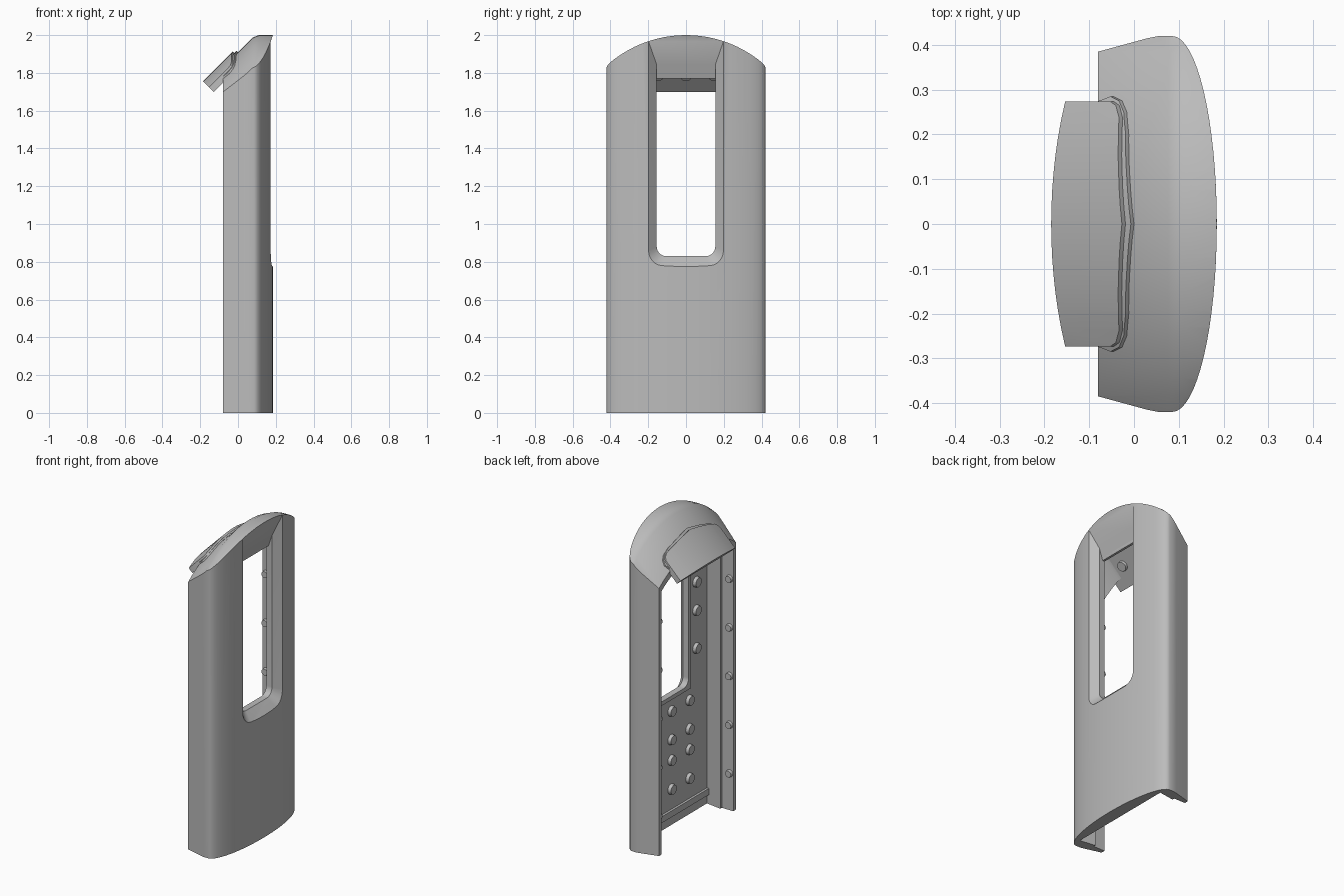
import bpy, bmesh
from math import sin, cos, pi, sqrt
from mathutils import Vector

cube = bpy.data.objects.get("Cube")
if cube:
    bpy.data.objects.remove(cube, do_unlink=True)

grey = bpy.data.materials.new("plain grey")
grey.use_nodes = True
colour = (0.5, 0.5, 0.5, 1)
grey.diffuse_color = colour
grey.node_tree.nodes["Principled BSDF"].inputs["Base Color"].default_value = colour


def finish(name, bm):
    bmesh.ops.recalc_face_normals(bm, faces=bm.faces)
    mesh = bpy.data.meshes.new(name)
    bm.to_mesh(mesh)
    bm.free()
    mesh.materials.append(grey)
    ob = bpy.data.objects.new(name, mesh)
    bpy.context.collection.objects.link(ob)
    return ob


def loft(name, *rings):
    """Closed solid through rings with equal point counts."""
    bm = bmesh.new()
    loops = [[bm.verts.new(p) for p in ring] for ring in rings]
    n = len(loops[0])
    for a, b in zip(loops, loops[1:]):
        for i in range(n):
            j = (i + 1) % n
            bm.faces.new((a[i], a[j], b[j], b[i]))
    bm.faces.new(loops[0])
    bm.faces.new(loops[-1])
    return finish(name, bm)


def box(name, x, y, z):
    return loft(name, *[[(x[0], y[0], h), (x[1], y[0], h),
                         (x[1], y[1], h), (x[0], y[1], h)] for h in z])


def disc(name, centre, normal, radius, height=0.024):
    bm = bmesh.new()
    bmesh.ops.create_cone(bm, cap_ends=True, segments=20, radius1=radius,
                          radius2=radius * 0.85, depth=height)
    rot = Vector(normal).to_track_quat('Z', 'Y').to_matrix()
    bmesh.ops.rotate(bm, verts=bm.verts, matrix=rot)
    bmesh.ops.translate(bm, verts=bm.verts, vec=centre)
    return finish(name, bm)


def combine(ob, tool, operation, keep=False):
    mod = ob.modifiers.new("cut", 'BOOLEAN')
    mod.operation, mod.solver, mod.object = operation, 'EXACT', tool
    bpy.context.view_layer.objects.active = ob
    bpy.ops.object.modifier_apply(modifier=mod.name)
    if not keep:
        bpy.data.objects.remove(tool, do_unlink=True)


def mirrored(half):
    """Half outline with y >= 0, completed across y = 0."""
    return half + [(x, -y) for x, y in reversed(half) if y > 0]


def upright(name, half, low, high):
    pts = mirrored(half)
    return loft(name, *[[(x, y, h) for x, y in pts] for h in (low, high)])


def arch_block(slope, offset):
    """Everything below an arched roof that may lean back along x."""
    radius, half = 0.63, 0.46
    ys = [half * (i / 12 - 1) for i in range(25)]
    arc = [(y, 2 - radius + sqrt(radius ** 2 - y * y) + offset) for y in ys]
    rings = [[(x, -half, -1)] + [(x, y, z + slope * x) for y, z in arc]
             + [(x, half, -1)] for x in (-0.5, 0.5)]
    return loft("roof_block", *rings)


# Outer shell with curved face and arched, sloping roof with a softened ridge
front = [(0.085 + 0.1 * cos(t * pi / 32), 0.42 * sin(t * pi / 32))
         for t in range(16, -1, -1)]
shell = upright("shell", [(-0.08, 0.385), (0.03, 0.415), (0.055, 0.42)] + front, 0, 2.1)
for slope, offset in ((0, 0), (1, -0.09), (0.41, -0.045)):
    combine(shell, arch_block(slope, offset), 'INTERSECT')

# Hollow open back with a flat sloping ceiling
hollow = upright("hollow", [(-0.3, 0.36), (0, 0.36), (0, 0.345), (0.105, 0.36)], -0.2, 2.1)
combine(hollow, arch_block(1, -0.135), 'INTERSECT')
ceiling = loft("ceiling", *[[(-0.5, y, -1), (0.5, y, -1), (0.5, y, 2.33), (-0.5, y, 1.33)]
                            for y in (-0.5, 0.5)])
combine(hollow, ceiling, 'INTERSECT')
combine(shell, hollow, 'DIFFERENCE')


# Flared window with rounded lower corners and a leaning top face
def window_ring(x, top, flare=0.0):
    half, bottom, r = 0.155 + flare, 0.83 - flare, 0.05 + flare / 2
    right = [(x, half - r + r * sin(a * pi / 12), bottom + r - r * cos(a * pi / 12))
             for a in range(7)] + [(x, half, top)]
    return right + [(x, -y, z) for _, y, z in reversed(right)]


window = loft("window_cutter", window_ring(-0.03, 1.77), window_ring(0.105, 1.77),
              window_ring(0.13, 1.843), window_ring(0.3, 2.329, 0.17))
frame = box("window_frame", (0.09, 0.11), (-0.18, 0.18), (0.805, 1.79))
combine(frame, window, 'DIFFERENCE', keep=True)
combine(shell, window, 'DIFFERENCE')

# Lip along the inside of the lower edge
box("bottom_lip", (0.09, 0.11), (-0.358, 0.358), (0.06, 0.1))


# Angled plate following the arched roof, with a wider skirt at its foot
def roof_layer(name, half, offset):
    pts = mirrored(half)
    layer = loft(name, *[[(x + d, y, x + 1.95 - d) for x, y in pts]
                         for d in (-0.005, 0.061)])
    combine(layer, arch_block(1, offset), 'INTERSECT')


roof_layer("roof_plate", [(-0.19, 0.274), (-0.09, 0.274), (-0.075, 0.265), (-0.062, 0.238),
                          (-0.056, 0.2), (-0.043, 0.1), (-0.032, 0)], -0.06)
roof_layer("plate_skirt", [(-0.128, 0.273), (-0.1, 0.285), (-0.078, 0.275), (-0.062, 0.25),
                           (-0.048, 0.2), (-0.033, 0.1), (-0.02, 0)], -0.076)

# Studs on the inner panel
for y in (-0.18, 0, 0.18):
    for z in (0.23, 0.413, 0.543, 0.725):
        disc("panel_stud", (0.097, y, z), (-1, 0, 0), 0.034)
for side in (-1, 1):
    for z in (1.03, 1.27, 1.45):
        disc("window_stud", (0.097, side * 0.25, z), (-1, 0, 0), 0.034)
    # Studs along the side flanges
    for i in range(5):
        disc("flange_stud", (-0.055, side * 0.354, 0.235 + 0.309 * i), (0, -side, 0), 0.024)
# Studs under the roof plate
for y in (-0.15, 0, 0.15):
    disc("plate_stud", (-0.04, y, 1.785), (1, 0, -1), 0.034)

# Smooth curves, crisp edges
for ob in bpy.context.scene.objects:
    ob.select_set(ob.type == 'MESH')
bpy.context.view_layer.objects.active = shell
bpy.ops.object.shade_smooth_by_angle(angle=pi / 7)
